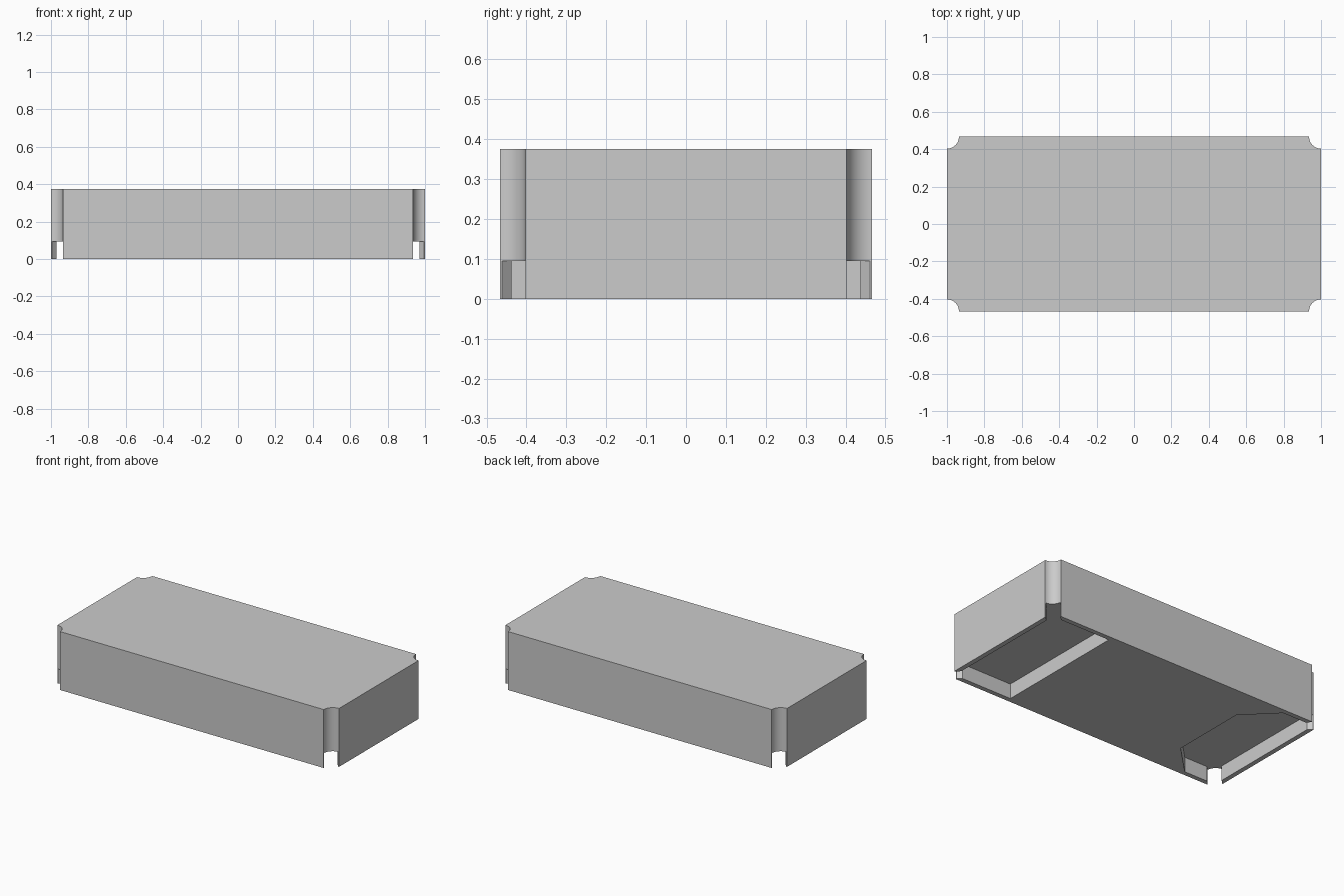
import bpy, bmesh
from math import cos, sin, pi, radians

cube = bpy.data.objects.get("Cube")
if cube:
    bpy.data.objects.remove(cube, do_unlink=True)

HX, HY, HEIGHT = 1.0, 0.467, 0.375   # half length, half width, height
NOTCH = 0.064                        # radius of the scooped corners
POCKET = 0.095                       # depth of the underside pockets
WALL = 0.03                          # wall left around the pockets
BEVEL = 0.025                        # slanted wall ends beside the corners

grey = bpy.data.materials.new("light_grey")
grey.use_nodes = True
colour = (0.6, 0.6, 0.6, 1)
grey.diffuse_color = colour
grey.node_tree.nodes["Principled BSDF"].inputs["Base Color"].default_value = colour


def prism(name, outline, z0, z1):
    """Extrude a flat outline from z0 to z1."""
    bm = bmesh.new()
    face = bm.faces.new([bm.verts.new((x, y, z0)) for x, y in outline])
    out = bmesh.ops.extrude_face_region(bm, geom=[face])
    top = [v for v in out["geom"] if isinstance(v, bmesh.types.BMVert)]
    bmesh.ops.translate(bm, verts=top, vec=(0, 0, z1 - z0))
    bmesh.ops.recalc_face_normals(bm, faces=bm.faces[:])
    mesh = bpy.data.meshes.new(name)
    bm.to_mesh(mesh)
    bm.free()
    mesh.materials.append(grey)
    obj = bpy.data.objects.new(name, mesh)
    bpy.context.collection.objects.link(obj)
    return obj


# Block with a concave quarter round at each corner
outline = []
for i, (sx, sy) in enumerate([(1, 1), (-1, 1), (-1, -1), (1, -1)]):
    start = -pi / 2 + i * pi / 2
    for k in range(13):
        a = start - k * pi / 24
        outline.append((sx * HX + NOTCH * cos(a), sy * HY + NOTCH * sin(a)))
body = prism("block_body", outline, 0, HEIGHT)


def pocket_outline(side, chamfer):
    """Pocket open at both corners, with optional chamfered inner corners."""
    inner_x, wall_y, wall_x = 0.555, HY - WALL, HX - WALL
    end_x, end_y = HX - NOTCH, HY - NOTCH
    half = [(inner_x, wall_y - chamfer)]
    if chamfer:
        half.append((inner_x + chamfer, wall_y))
    half += [(end_x - BEVEL, wall_y), (end_x, wall_y + BEVEL),
             (end_x, HY + 0.1), (HX + 0.1, HY + 0.1), (HX + 0.1, end_y),
             (wall_x + BEVEL, end_y), (wall_x, end_y - BEVEL)]
    full = half + [(x, -y) for x, y in reversed(half)]
    return [(side * x, y) for x, y in full]


# Underside pockets: square at the left end, chamfered at the right end
for name, side, chamfer in [("left_pocket_cutter", 1, 0),
                            ("right_pocket_cutter", -1, 0.19)]:
    cutter = prism(name, pocket_outline(side, chamfer), -0.1, POCKET)
    cutter.hide_render = True
    cutter.hide_set(True)
    cut = body.modifiers.new(name, "BOOLEAN")
    cut.operation = "DIFFERENCE"
    cut.solver = "EXACT"
    cut.object = cutter

# Apply the cuts, then smooth the scooped corners
bpy.context.view_layer.update()
result = bpy.data.meshes.new_from_object(
    body.evaluated_get(bpy.context.evaluated_depsgraph_get()))
body.modifiers.clear()
body.data = result
for helper in [o for o in bpy.data.objects if o.name.endswith("_cutter")]:
    bpy.data.objects.remove(helper, do_unlink=True)
bpy.ops.object.select_all(action="DESELECT")
body.select_set(True)
bpy.context.view_layer.objects.active = body
bpy.ops.object.shade_smooth_by_angle(angle=radians(30))
